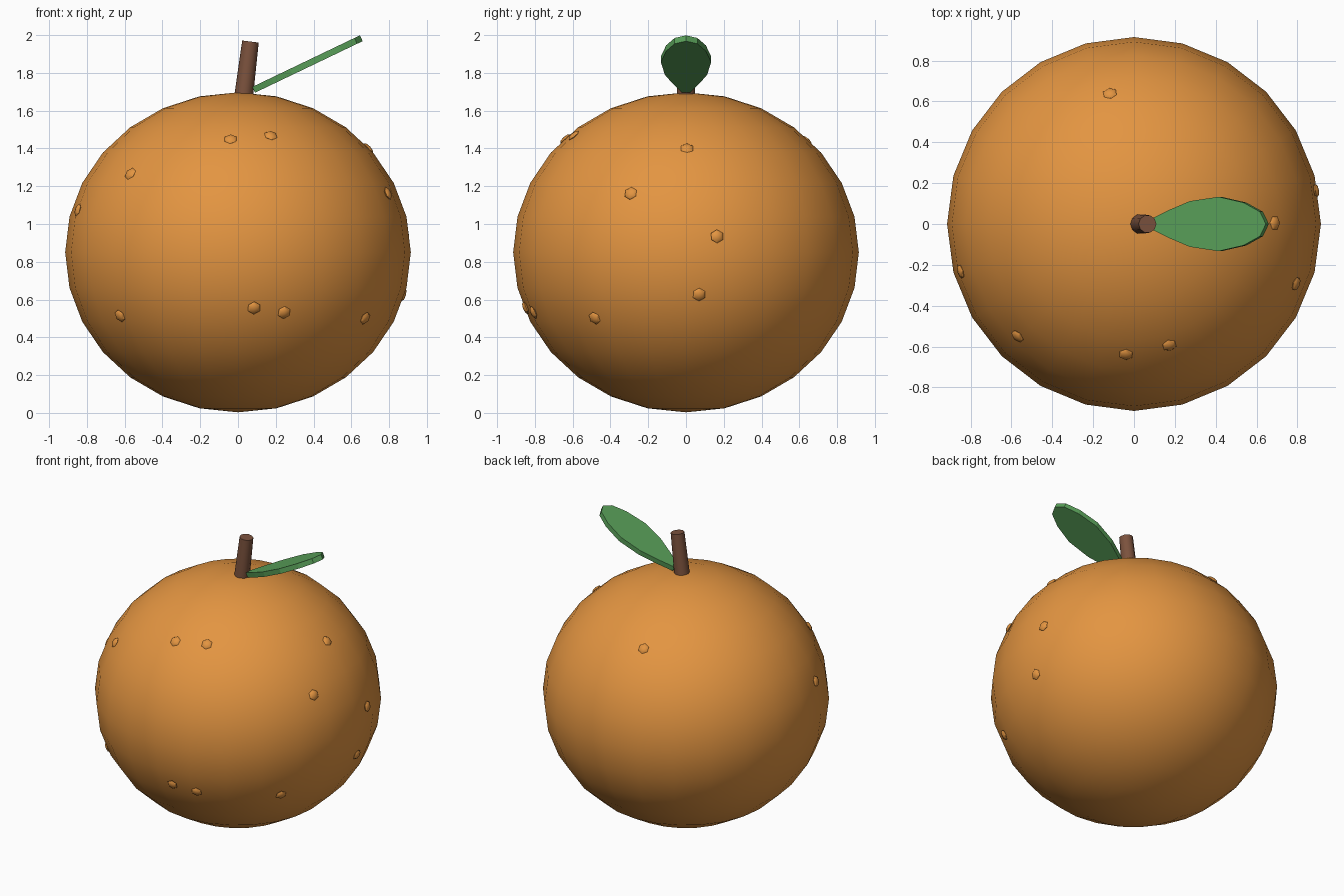
import bpy, bmesh, math
from mathutils import Vector, Matrix

if "Cube" in bpy.data.objects:
    bpy.data.objects.remove(bpy.data.objects["Cube"])

def material(name, rgb):
    m = bpy.data.materials.new(name)
    m.diffuse_color = (*rgb, 1)
    m.use_nodes = True
    m.node_tree.nodes["Principled BSDF"].inputs["Base Color"].default_value = m.diffuse_color
    return m

ORANGE = material("orange peel", (0.77, 0.30, 0.053))
BROWN = material("stem brown", (0.20, 0.085, 0.047))
GREEN = material("leaf green", (0.10, 0.35, 0.10))

R, H, CZ = 0.915, 0.847, 0.85   # fruit radius, half height, centre height

def make(name, bm, mat, smooth_angle=None):
    bmesh.ops.recalc_face_normals(bm, faces=bm.faces[:])
    me = bpy.data.meshes.new(name)
    bm.to_mesh(me)
    bm.free()
    me.materials.append(mat)
    ob = bpy.data.objects.new(name, me)
    bpy.context.collection.objects.link(ob)
    if smooth_angle:
        bpy.ops.object.select_all(action='DESELECT')
        ob.select_set(True)
        bpy.context.view_layer.objects.active = ob
        bpy.ops.object.shade_smooth_by_angle(angle=math.radians(smooth_angle))
    return ob

# fruit body: slightly squashed sphere
bm = bmesh.new()
bmesh.ops.create_uvsphere(bm, u_segments=24, v_segments=14, radius=1,
                          matrix=Matrix.Translation((0, 0, CZ)) @ Matrix.Diagonal((R, R, H, 1)))
make("fruit_body", bm, ORANGE, 40)

# peel pores: small flattened bumps lying on the surface
pores = [(-0.04, -0.645, 1.455), (0.175, -0.60, 1.475), (-0.575, -0.555, 1.27),
         (-0.855, -0.235, 1.075), (0.80, -0.295, 1.165), (0.695, 0.005, 1.405),
         (-0.62, -0.55, 0.515), (0.085, -0.85, 0.555), (0.245, -0.81, 0.53),
         (0.675, -0.485, 0.50), (0.895, 0.165, 0.935), (0.88, 0.07, 0.625),
         (-0.12, 0.65, 1.45)]
bm = bmesh.new()
for x, y, z in pores:
    d = Vector((x / R, y / R, (z - CZ) / H)).normalized()
    pos = Vector((d.x * R, d.y * R, CZ + d.z * H)) * 1.0
    normal = Vector((d.x / R, d.y / R, d.z / H)).normalized()
    rot = normal.to_track_quat('Z', 'Y').to_matrix().to_4x4()
    bmesh.ops.create_uvsphere(bm, u_segments=6, v_segments=4, radius=1,
        matrix=Matrix.Translation(pos - normal * 0.004) @ rot @ Matrix.Diagonal((0.036, 0.036, 0.014, 1)))
make("peel_pores", bm, ORANGE, 40)

# stem: short tapered cylinder, leaning to +x
base, top = Vector((0.028, 0, 1.66)), Vector((0.066, 0, 1.966))
axis = top - base
bm = bmesh.new()
bmesh.ops.create_cone(bm, cap_ends=True, segments=10, radius1=0.05, radius2=0.044, depth=axis.length,
    matrix=Matrix.Translation((base + top) / 2) @ axis.to_track_quat('Z', 'Y').to_matrix().to_4x4())
make("stem", bm, BROWN, 40)

# leaf: flat outline (distance along, half width), extruded and tilted upward
half = [(0.0, 0.02), (0.11, 0.07), (0.22, 0.112), (0.375, 0.133),
        (0.51, 0.105), (0.60, 0.06)]
outline = half + [(0.632, 0)] + [(u, -w) for u, w in reversed(half)]
bm = bmesh.new()
face = bm.faces.new([bm.verts.new((u, w, 0)) for u, w in outline])
ext = bmesh.ops.extrude_face_region(bm, geom=[face])
bmesh.ops.translate(bm, vec=(0, 0, 0.034), verts=[g for g in ext['geom'] if isinstance(g, bmesh.types.BMVert)])
bm.transform(Matrix.Translation((0.09, 0, 1.695)) @ Matrix.Rotation(math.radians(-25.6), 4, 'Y'))
make("leaf", bm, GREEN)
